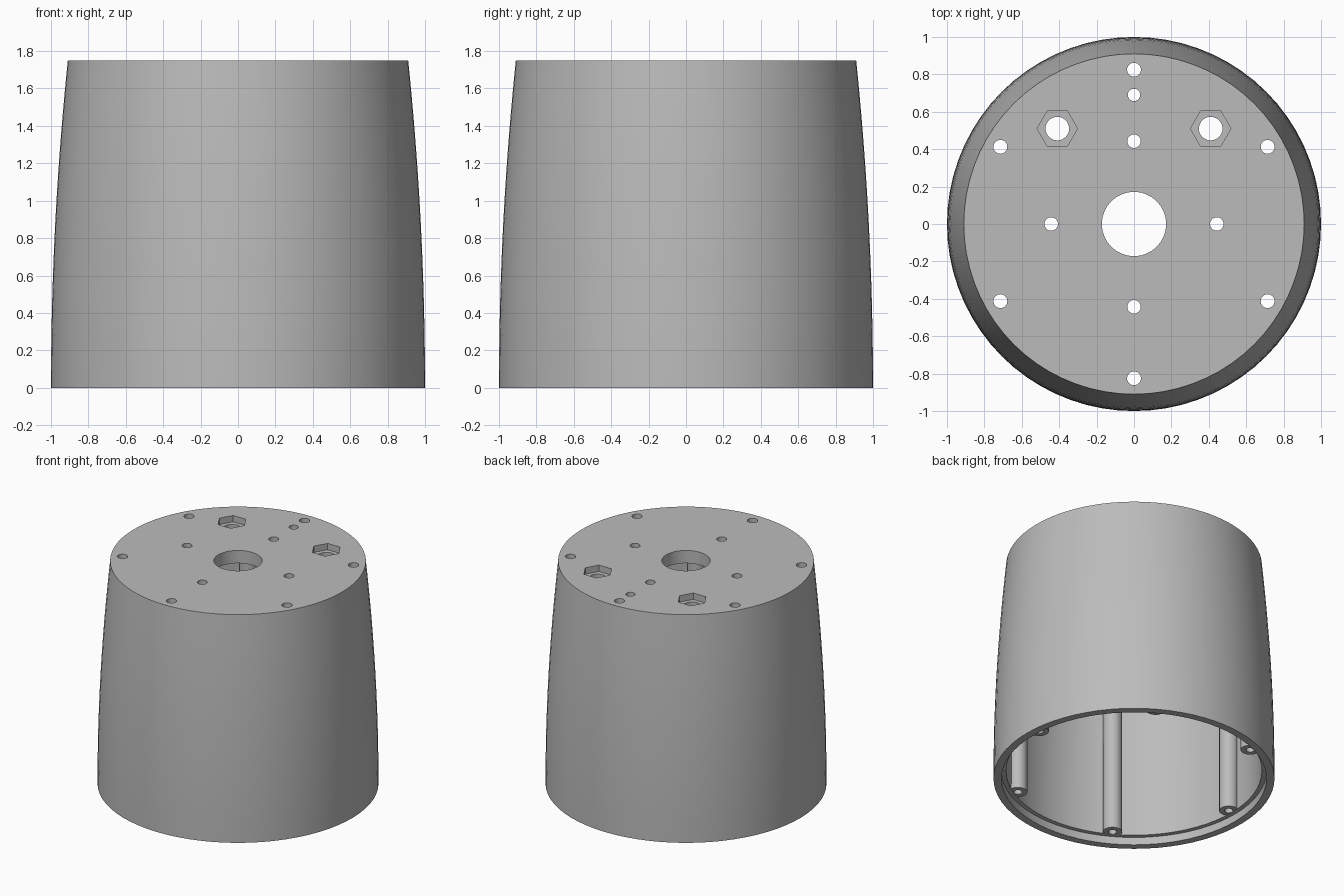
import bpy, bmesh, math
from mathutils import Matrix

cube = bpy.data.objects.get("Cube")
if cube:
    bpy.data.objects.remove(cube, do_unlink=True)

HEIGHT, PLATE = 1.75, 0.10
SEGMENTS = 72

grey = bpy.data.materials.new("plain_grey")
grey.use_nodes = True
colour = (0.5, 0.5, 0.5, 1)
grey.diffuse_color = colour
grey.node_tree.nodes["Principled BSDF"].inputs["Base Color"].default_value = colour


def make_object(name, bm):
    bmesh.ops.recalc_face_normals(bm, faces=bm.faces)
    mesh = bpy.data.meshes.new(name)
    bm.to_mesh(mesh)
    bm.free()
    mesh.materials.append(grey)
    obj = bpy.data.objects.new(name, mesh)
    bpy.context.collection.objects.link(obj)
    return obj


def revolve(name, profile):
    """Closed solid from (radius, height) rings, capped at both ends."""
    bm = bmesh.new()
    rings = []
    for r, z in profile:
        rings.append([bm.verts.new((r * math.cos(a), r * math.sin(a), z))
                      for a in (math.tau * i / SEGMENTS for i in range(SEGMENTS))])
    for low, high in zip(rings, rings[1:]):
        for i in range(SEGMENTS):
            j = (i + 1) % SEGMENTS
            bm.faces.new((low[i], low[j], high[j], high[i]))
    bm.faces.new(rings[0])
    bm.faces.new(rings[-1])
    return make_object(name, bm)


def cylinders(name, spots, z0, z1, sides=24):
    """Several upright prisms in one object; spots are (x, y, radius)."""
    bm = bmesh.new()
    for x, y, r in spots:
        bmesh.ops.create_cone(bm, cap_ends=True, segments=sides, radius1=r, radius2=r,
                              depth=z1 - z0,
                              matrix=Matrix.Translation((x, y, (z0 + z1) / 2)))
    return make_object(name, bm)


def cut(target, cutter):
    """Subtract the cutter from the target, then discard the cutter."""
    mod = target.modifiers.new("cut", 'BOOLEAN')
    mod.operation = 'DIFFERENCE'
    mod.solver = 'EXACT'
    mod.object = cutter
    bpy.context.view_layer.objects.active = target
    bpy.ops.object.modifier_apply(modifier=mod.name)
    bpy.data.objects.remove(cutter, do_unlink=True)


def polar(radius, start, count, size):
    angles = [math.radians(start + 360 * i / count) for i in range(count)]
    return [(radius * math.cos(a), radius * math.sin(a), size) for a in angles]


def curve(base, drop, z):
    return base - drop * (z / HEIGHT) ** 2


# Outer body, drawn in gently towards the top
STEPS = 12
outer = [(curve(1, 0.09, HEIGHT * i / STEPS), HEIGHT * i / STEPS) for i in range(STEPS + 1)]
housing = revolve("housing", outer)

# Cavity with a stepped lip at the open base
LIP, CEILING = 0.06, HEIGHT - PLATE
heights = [LIP + (CEILING - LIP) * i / STEPS for i in range(STEPS + 1)]
cavity = revolve("cavity", [(0.943, -0.1), (0.943, LIP)]
                 + [(curve(0.91, 0.045, z), z) for z in heights])

# Screw posts are left standing along the inner wall
cut(cavity, cylinders("posts", polar(0.88, 0, 6, 0.068), LIP + 0.002, HEIGHT + 0.1))
cut(housing, cavity)
cut(housing, cylinders("post_holes", polar(0.88, 0, 6, 0.03), -0.1, 0.4, 16))

# Hexagonal nut pockets in the top plate
NUTS = [(-0.41, 0.51), (0.41, 0.51)]
pockets = cylinders("nut_pockets", [(x, y, 0.108) for x, y in NUTS],
                    HEIGHT - 0.05, HEIGHT + 0.1, 6)
for vert in pockets.data.vertices:
    # Turn each hexagon so its points lie along x
    cx, cy = NUTS[0] if vert.co.x < 0 else NUTS[1]
    dx, dy = vert.co.x - cx, vert.co.y - cy
    vert.co.x, vert.co.y = cx + dy, cy - dx
cut(housing, pockets)

# Round holes through the top plate
holes = [(0, 0, 0.172), (0, 0.69, 0.033)]
holes += [(x, y, 0.063) for x, y in NUTS]
holes += polar(0.825, 30, 6, 0.037) + polar(0.443, 0, 4, 0.036)
cut(housing, cylinders("plate_holes", holes, CEILING - 0.04, HEIGHT + 0.1, 32))

# Smooth curved walls with crisp edges
bpy.ops.object.select_all(action='DESELECT')
housing.select_set(True)
bpy.context.view_layer.objects.active = housing
bpy.ops.object.shade_smooth_by_angle(angle=math.radians(30))
